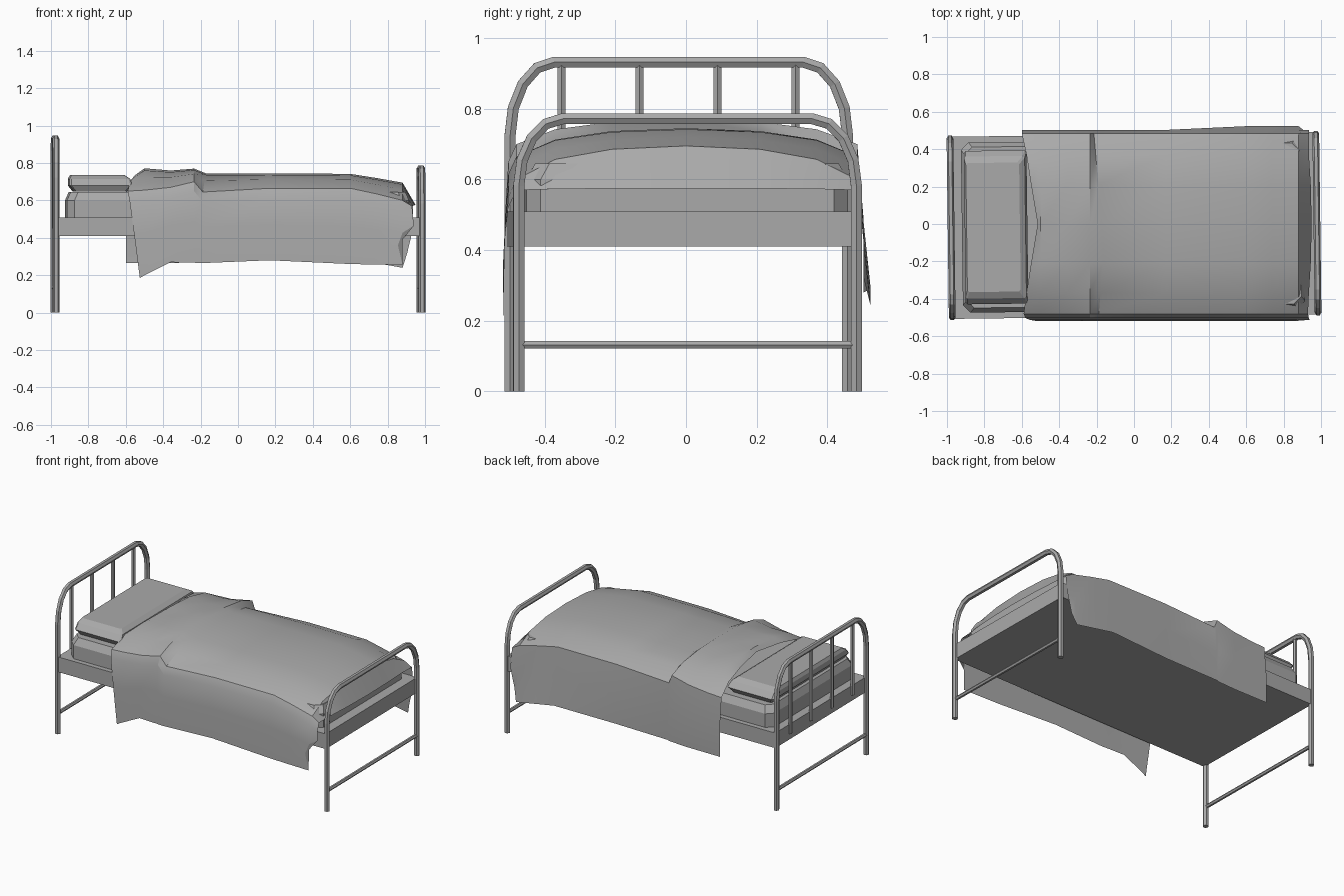
import bpy, bmesh, math
from mathutils import Vector

if "Cube" in bpy.data.objects:
    bpy.data.objects.remove(bpy.data.objects["Cube"])

GREY = (0.40, 0.40, 0.40, 1.0)
mat = bpy.data.materials.new("plain grey")
mat.use_nodes = True
mat.diffuse_color = GREY
mat.node_tree.nodes["Principled BSDF"].inputs["Base Color"].default_value = GREY

SKEW = math.radians(0.73)   # the bedstead stands very slightly turned
SHIFT = -0.008


def finish(name, data, turned=True):
    obj = bpy.data.objects.new(name, data)
    bpy.context.collection.objects.link(obj)
    data.materials.append(mat)
    if turned:
        obj.rotation_euler.z = SKEW
        obj.location.y = SHIFT
    return obj


def smooth(obj, degrees):
    bpy.ops.object.select_all(action='DESELECT')
    obj.select_set(True)
    bpy.context.view_layer.objects.active = obj
    bpy.ops.object.shade_smooth_by_angle(angle=math.radians(degrees))


def tube(name, points, radius):
    curve = bpy.data.curves.new(name, 'CURVE')
    curve.dimensions = '3D'
    curve.bevel_depth = radius
    curve.bevel_resolution = 1
    curve.use_fill_caps = True
    spline = curve.splines.new('POLY')
    spline.points.add(len(points) - 1)
    for p, co in zip(spline.points, points):
        p.co = (*co, 1)
    spline.use_smooth = False
    return finish(name, curve)


def stack(name, layers):
    """Closed solid from rings (x0, x1, half width, corner cut, z, y centre)."""
    bm = bmesh.new()
    rings = []
    for x0, x1, w, c, z, yc in layers:
        outline = [(x0 + c, -w), (x1 - c, -w), (x1, c - w), (x1, w - c),
                   (x1 - c, w), (x0 + c, w), (x0, w - c), (x0, c - w)]
        rings.append([bm.verts.new((x, y + yc, z)) for x, y in outline])
    for a, b in zip(rings, rings[1:]):
        for i in range(8):
            j = (i + 1) % 8
            bm.faces.new((a[i], a[j], b[j], b[i]))
    bm.faces.new(rings[0][::-1])
    bm.faces.new(rings[-1])
    bmesh.ops.recalc_face_normals(bm, faces=bm.faces)
    mesh = bpy.data.meshes.new(name)
    bm.to_mesh(mesh)
    bm.free()
    return finish(name, mesh)


# Bent tube frames at the head and the foot
HALF, R = 0.478, 0.018


def end_frame(name, x, top, bend_w, bend_h):
    arc = [(HALF - bend_w + bend_w * math.cos(a), top - bend_h + bend_h * math.sin(a))
           for a in (math.radians(22.5 * k) for k in range(5))]
    right = [(x, HALF, 0)] + [(x, y, z) for y, z in arc]
    left = [(px, -y, z) for px, y, z in reversed(right)]
    tube(name + "_frame", right + left, R)
    tube(name + "_lower_rail", [(x, -HALF, 0.132), (x, HALF, 0.132)], 0.012)


end_frame("head", -0.978, 0.932, 0.125, 0.21)
end_frame("foot", 0.978, 0.772, 0.125, 0.19)
for i in range(4):
    y = -0.332 + 0.221 * i
    tube(f"head_bar_{i + 1}", [(-0.978, y, 0.45), (-0.978, y, 0.93)], 0.013)

# Bed base, mattress and pillow
stack("bed_base", [(-0.975, 0.975, 0.487, 0.001, z, 0) for z in (0.41, 0.51)])
stack("mattress", [(-0.92, 0.91, 0.455, 0.04, 0.412, 0),
                   (-0.92, 0.91, 0.455, 0.04, 0.60, 0),
                   (-0.90, 0.89, 0.43, 0.04, 0.645, 0)])
stack("pillow", [(-0.88, -0.60, 0.39, 0.01, 0.648, 0),
                 (-0.905, -0.57, 0.41, 0.01, 0.68, 0),
                 (-0.905, -0.58, 0.38, 0.01, 0.715, 0),
                 (-0.895, -0.61, 0.345, 0.01, 0.735, 0)])

# Draped blanket: x, ridge, shoulder, front hem, back hem
STATIONS = [
    (-0.59, 0.745, 0.65, 0.185, 0.265),
    (-0.50, 0.772, 0.655, 0.20, 0.265),
    (-0.36, 0.76, 0.67, 0.27, 0.265),
    (-0.235, 0.77, 0.70, 0.267, 0.27),
    (-0.19, 0.745, 0.645, 0.265, 0.275),
    (0.17, 0.745, 0.665, 0.28, 0.28),
    (0.60, 0.742, 0.665, 0.26, 0.29),
    (0.74, 0.72, 0.635, 0.257, 0.265),
    (0.88, 0.695, 0.60, 0.255, 0.24),
    (0.945, 0.575, 0.57, 0.36, 0.32),
]
# Across the bed: y and how far the top falls from ridge to shoulder
ACROSS = [(-0.48, 1), (-0.37, 0.4), (-0.21, 0.1), (0, 0),
          (0.21, 0.1), (0.37, 0.4), (0.485, 1)]
HEAD_X = [0.065, 0.035, 0.01, 0, 0.015, 0.04, 0.075, 0.04, 0.015, -0.01, -0.01, -0.01]
FOOT_X = [-0.09, -0.005, -0.01, -0.015, -0.01, 0, 0.005, 0, -0.01, -0.01, -0.01, -0.04]

bm = bmesh.new()
rows = []
for k, (x, ridge, shoulder, hem_f, hem_b) in enumerate(STATIONS):
    section = [(-0.518, hem_f), (-0.513, (hem_f + shoulder) / 2), (-0.503, shoulder - 0.05)]
    section += [(y, ridge + (shoulder - ridge) * t) for y, t in ACROSS]
    bulge = 0.02 if 0.3 < x < 0.92 else 0
    section += [(0.503, (hem_b + shoulder) / 2), (0.503 + bulge, hem_b)]
    offsets = HEAD_X if k == 0 else FOOT_X if k == len(STATIONS) - 1 else [0] * len(section)
    rows.append([bm.verts.new((x + dx, y, z)) for (y, z), dx in zip(section, offsets)])
for a, b in zip(rows, rows[1:]):
    for i in range(len(a) - 1):
        bm.faces.new((a[i], b[i], b[i + 1], a[i + 1]))
# The turned-back fold slants across the bed
fold = rows[4]
for v in fold:
    v.co.x += 0.03 * (1 - abs(v.co.y + 0.15) / 0.35)
mesh = bpy.data.meshes.new("blanket")
bm.normal_update()
bm.to_mesh(mesh)
bm.free()
blanket = finish("blanket", mesh, turned=False)
smooth(blanket, 30)
